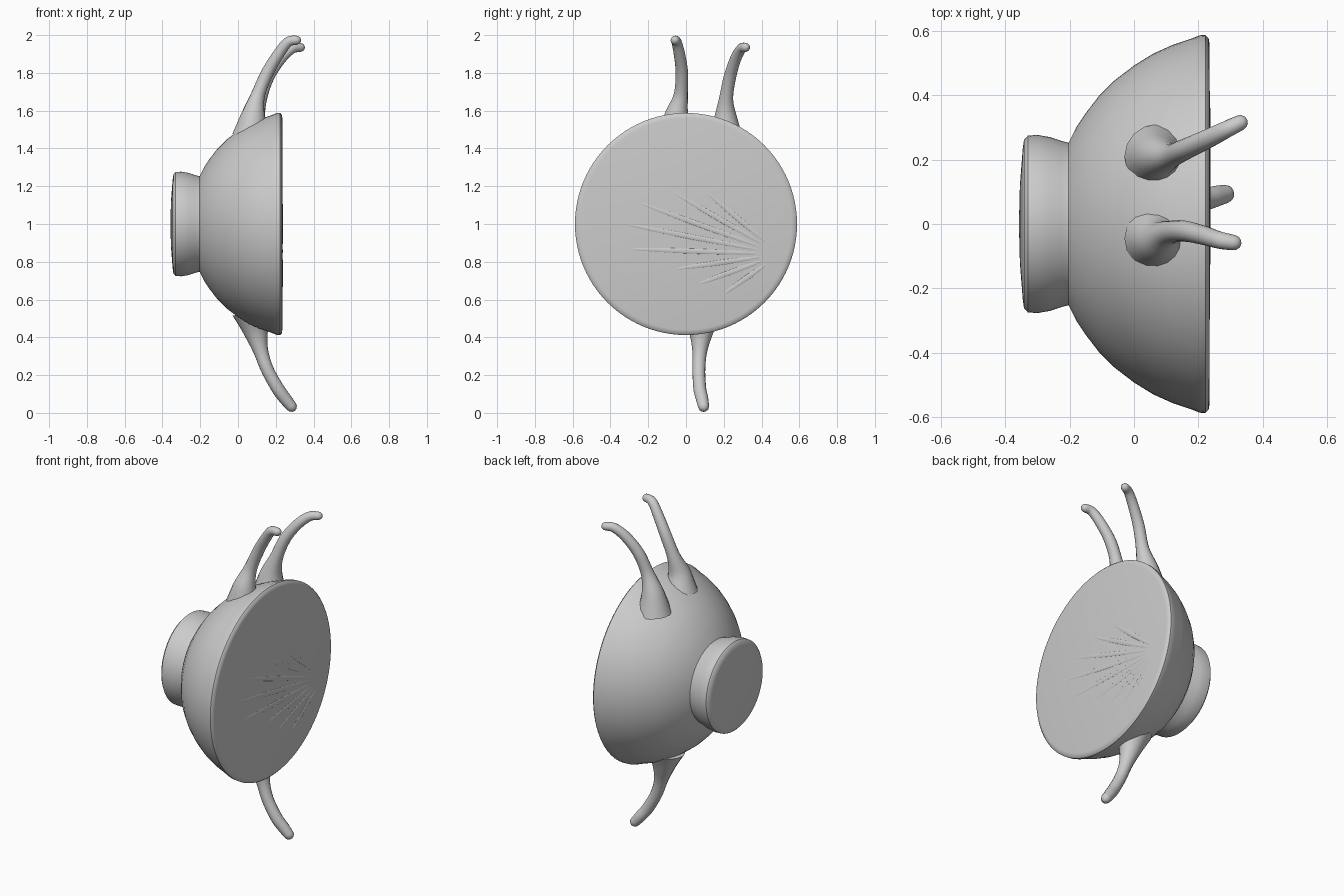
import bpy, bmesh, math
from mathutils import Vector, Matrix

if "Cube" in bpy.data.objects:
    bpy.data.objects.remove(bpy.data.objects["Cube"])

grey = bpy.data.materials.new("plain grey")
grey.diffuse_color = (0.6, 0.6, 0.6, 1)
grey.use_nodes = True
grey.node_tree.nodes["Principled BSDF"].inputs["Base Color"].default_value = grey.diffuse_color


def finish(name, bm, angle=40):
    bmesh.ops.recalc_face_normals(bm, faces=bm.faces)
    me = bpy.data.meshes.new(name)
    bm.to_mesh(me)
    bm.free()
    me.materials.append(grey)
    ob = bpy.data.objects.new(name, me)
    bpy.context.collection.objects.link(ob)
    bpy.ops.object.select_all(action='DESELECT')
    ob.select_set(True)
    bpy.context.view_layer.objects.active = ob
    bpy.ops.object.shade_smooth_by_angle(angle=math.radians(angle))
    return ob


def lathe(name, profile, steps=96):
    """Revolve (x, radius) points about the horizontal axis at z = 1."""
    bm = bmesh.new()
    vs = [bm.verts.new((x, 0, 1 + r)) for x, r in profile]
    es = [bm.edges.new(p) for p in zip(vs, vs[1:])]
    bmesh.ops.spin(bm, geom=vs + es, cent=(0, 0, 1), axis=(1, 0, 0),
                   angle=2 * math.pi, steps=steps)
    bmesh.ops.remove_doubles(bm, verts=bm.verts, dist=1e-4)
    return finish(name, bm)


def spline(pts, t):
    """Catmull-Rom point through 4D (position + radius) points."""
    i = min(int(t), len(pts) - 2)
    u = t - i
    p = [Vector(pts[max(0, min(len(pts) - 1, i + k))]) for k in (-1, 0, 1, 2)]
    return 0.5 * (2 * p[1] + (p[2] - p[0]) * u
                  + (2 * p[0] - 5 * p[1] + 4 * p[2] - p[3]) * u * u
                  + (3 * p[1] - p[0] - 3 * p[2] + p[3]) * u ** 3)


def horn(name, pts, sides=16, per=6):
    """Tapered tube with a rounded tip along (x, y, z, radius) points."""
    n = (len(pts) - 1) * per
    path = [spline(pts, i / per) for i in range(n + 1)]
    cen = [p.to_3d() for p in path]
    rad = [p[3] for p in path]
    tip_dir = (cen[-1] - cen[-2]).normalized()
    end, r = cen[-1], rad[-1]
    for a in (30, 60, 85):
        cen.append(end + tip_dir * r * math.sin(math.radians(a)))
        rad.append(r * math.cos(math.radians(a)))
    bm = bmesh.new()
    rings = []
    for i, c in enumerate(cen):
        d = (cen[min(i + 1, len(cen) - 1)] - cen[max(i - 1, 0)]).normalized()
        u = d.cross(Vector((0, 1, 0))).normalized()
        v = d.cross(u)
        rings.append([bm.verts.new(c + rad[i] * (u * math.cos(a) + v * math.sin(a)))
                      for a in (2 * math.pi * k / sides for k in range(sides))])
    for a, b in zip(rings, rings[1:]):
        for k in range(sides):
            j = (k + 1) % sides
            bm.faces.new((a[k], a[j], b[j], b[k]))
    bm.faces.new(rings[0])
    bm.faces.new(rings[-1])
    return finish(name, bm, 60)


# Bowl with closed flat mouth
lathe("bowl", [(-0.23, 0), (-0.23, 0.2), (-0.205, 0.25), (-0.18, 0.30), (-0.15, 0.345),
               (-0.11, 0.397), (-0.06, 0.447), (0, 0.493), (0.06, 0.53), (0.12, 0.557),
               (0.18, 0.577), (0.205, 0.587), (0.222, 0.588), (0.232, 0.578), (0.235, 0.56),
               (0.235, 0)])

# Round foot with slightly domed face
lathe("foot", [(-0.358, 0), (-0.355, 0.12), (-0.346, 0.235), (-0.342, 0.262),
               (-0.33, 0.275), (-0.30, 0.277), (-0.26, 0.27), (-0.225, 0.258),
               (-0.205, 0.253), (-0.18, 0.25), (-0.18, 0)])

# Two upper horns and one lower horn, flared where they meet the bowl
horn("upper_horn_front", [(0.07, -0.045, 1.47, 0.10), (0.08, -0.05, 1.57, 0.066),
                          (0.105, -0.028, 1.68, 0.038), (0.155, -0.022, 1.80, 0.033),
                          (0.215, -0.035, 1.90, 0.030), (0.265, -0.05, 1.963, 0.027),
                          (0.31, -0.058, 1.973, 0.024)])
horn("upper_horn_back", [(0.07, 0.21, 1.43, 0.10), (0.08, 0.21, 1.545, 0.066),
                         (0.115, 0.212, 1.66, 0.038), (0.16, 0.233, 1.78, 0.033),
                         (0.225, 0.263, 1.875, 0.030), (0.285, 0.293, 1.928, 0.027),
                         (0.33, 0.315, 1.935, 0.024)])
horn("lower_horn", [(0.08, 0.08, 0.53, 0.11), (0.095, 0.08, 0.43, 0.066),
                    (0.12, 0.073, 0.33, 0.040), (0.155, 0.068, 0.23, 0.034),
                    (0.21, 0.073, 0.13, 0.034), (0.25, 0.085, 0.075, 0.033),
                    (0.283, 0.093, 0.034, 0.029)])

# Faint ridges fanning across the mouth
bm = bmesh.new()
for deg, length in ((178, 0.75), (169, 0.8), (160, 0.75), (150, 0.6), (140, 0.45),
                    (188, 0.5), (200, 0.4), (215, 0.3)):
    a = math.radians(deg)
    d = Vector((0, math.cos(a), math.sin(a)))
    mat = (Matrix.Translation(Vector((0.2335, 0.5, 0.84)) + d * (0.08 + length / 2))
           @ Matrix.Rotation(a, 4, 'X') @ Matrix.Diagonal((0.004, length / 2, 0.014, 1)))
    bmesh.ops.create_uvsphere(bm, u_segments=16, v_segments=8, radius=1, matrix=mat)
finish("mouth_ridges", bm, 60)
